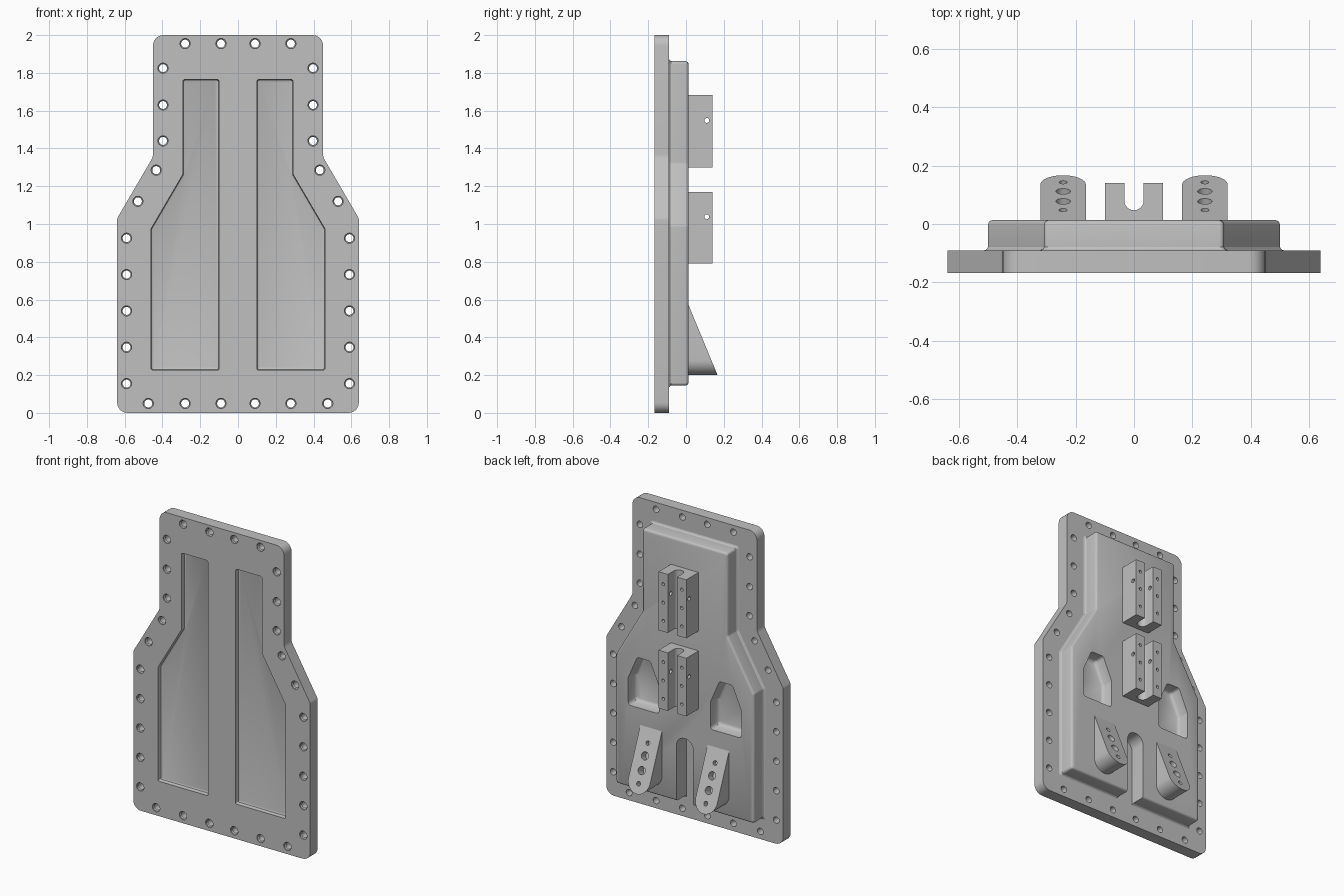
import bpy, bmesh, math
from mathutils import Vector

if "Cube" in bpy.data.objects:
    bpy.data.objects.remove(bpy.data.objects["Cube"])

metal = bpy.data.materials.new("grey_metal")
metal.diffuse_color = (0.53, 0.53, 0.53, 1)
metal.use_nodes = True
metal.node_tree.nodes["Principled BSDF"].inputs["Base Color"].default_value = metal.diffuse_color


def loft(stacks, name):
    """Solid object from one or more stacks of matching loops, capped at both ends."""
    bm = bmesh.new()
    for loops in stacks:
        rings = [[bm.verts.new(p) for p in loop] for loop in loops]
        n = len(rings[0])
        for a, b in zip(rings, rings[1:]):
            for i in range(n):
                j = (i + 1) % n
                bm.faces.new((a[i], a[j], b[j], b[i]))
        bm.faces.new(rings[0][::-1])
        bm.faces.new(rings[-1])
    bmesh.ops.recalc_face_normals(bm, faces=bm.faces)
    me = bpy.data.meshes.new(name)
    bm.to_mesh(me)
    bm.free()
    me.materials.append(metal)
    ob = bpy.data.objects.new(name, me)
    bpy.context.collection.objects.link(ob)
    return ob


def outline(pts, inset=0.0, seg=6):
    """Counter-clockwise (u, v, radius) corners -> inset, rounded 2D loop."""
    n, base = len(pts), [Vector(p[:2]) for p in pts]
    corners = []
    for i in range(n):
        d1 = (base[i] - base[i - 1]).normalized()
        d2 = (base[(i + 1) % n] - base[i]).normalized()
        n1, n2 = Vector((-d1.y, d1.x)), Vector((-d2.y, d2.x))
        corners.append((base[i] + (n1 + n2) * (inset / (1 + n1.dot(n2))), d1, d2, n1, n2))
    out = []
    for (c, d1, d2, n1, n2), p in zip(corners, pts):
        r, turn = p[2], d1.angle_signed(d2) * -1
        s = 1 if turn > 0 else -1
        t = r * math.tan(abs(turn) / 2)
        centre = c - d1 * t + n1 * (r * s)
        a0 = math.atan2(-n1.y * s, -n1.x * s)
        for k in range(seg + 1):
            a = a0 + turn * k / seg
            out.append((centre.x + r * math.cos(a), centre.y + r * math.sin(a)))
    return out


def layered(pts, layers):
    """Loops of an x-z outline at each (y, inset)."""
    return [[(u, y, v) for u, v in outline(pts, ins)] for y, ins in layers]


def mirror_pts(right):
    return right + [(-x, z, r) for x, z, r in reversed(right)]


def flip(stack, s):
    return [[(x * s, y, z) for x, y, z in loop] for loop in stack]


def drill(c, axis, profile, seg=20):
    """Round cutter loops; profile is (distance along axis, radius)."""
    c, axis = Vector(c), Vector(axis).normalized()
    u = axis.orthogonal().normalized()
    w = axis.cross(u)
    return [[tuple(c + axis * d + u * (r * math.cos(2 * math.pi * k / seg))
                   + w * (r * math.sin(2 * math.pi * k / seg))) for k in range(seg)]
            for d, r in profile]


def cut(ob, stacks):
    cutter = loft(stacks, "cutter")
    cutter.hide_render = True
    mod = ob.modifiers.new("cut", 'BOOLEAN')
    mod.operation, mod.solver, mod.object = 'DIFFERENCE', 'EXACT', cutter
    dg = bpy.context.evaluated_depsgraph_get()
    new = bpy.data.meshes.new_from_object(ob.evaluated_get(dg))
    ob.modifiers.clear()
    ob.data = new
    bpy.data.objects.remove(cutter)


def finish(ob):
    ob.data.shade_smooth()
    ob.data.set_sharp_from_angle(angle=math.radians(32))


# Flange plate
plate_pts = mirror_pts([(0.64, 0, 0.055), (0.64, 1.03, 0.04), (0.45, 1.355, 0.06), (0.45, 2.0, 0.055)])
# order: right side going up, then left side going down
plate = loft([layered(plate_pts, [(-0.168, 0), (-0.09, 0)])], "flange_plate")

# Bolt holes around the rim, widened at the front
half = [(x, 0.05) for x in (0.09, 0.28, 0.475)]
half += [(0.59, 0.155 + 0.1925 * i) for i in range(5)]
half += [(0.53, 1.12), (0.433, 1.285)]
half += [(0.397, z) for z in (1.44, 1.63, 1.825)]
half += [(x, 1.955) for x in (0.09, 0.28)]
holes = [drill((s * x, 0, z), (0, 1, 0), [(-0.18, 0.027), (-0.16, 0.027), (-0.155, 0.021), (-0.06, 0.021)])
         for x, z in half for s in (1, -1)]
cut(plate, holes)

# Long recesses in the front
recess = [(0.1, 0.228, 0.006), (0.46, 0.228, 0.006), (0.46, 0.975, 0.01),
          (0.292, 1.262, 0.01), (0.292, 1.765, 0.012), (0.1, 1.765, 0.012)]
stack = layered(recess, [(-0.18, 0), (-0.15, 0), (-0.142, 0.003), (-0.138, 0.011)])
cut(plate, [flip(stack, s) for s in (1, -1)])
finish(plate)

# Raised block with filleted foot and rounded rim
block_pts = mirror_pts([(0.5, 0.145, 0.015), (0.5, 0.99, 0.03), (0.308, 1.32, 0.03), (0.308, 1.862, 0.015)])
block = loft([layered(block_pts, [(-0.1, -0.012), (-0.09, -0.012), (-0.087, -0.005), (-0.079, 0), (-0.002, 0),
                                  (0.005, 0.002), (0.01, 0.006), (0.013, 0.013)])], "raised_block")

# House-shaped pockets in the back
house = [(0.185, 0.68, 0.02), (0.41, 0.68, 0.02), (0.41, 0.86, 0.02),
         (0.345, 1.01, 0.02), (0.25, 1.01, 0.02), (0.185, 0.86, 0.02)]
stack = layered(house, [(0.03, 0), (-0.05, 0.004), (-0.06, 0.01), (-0.066, 0.02)])
cut(block, [flip(stack, s) for s in (1, -1)])

# Open round-topped channel at the bottom edge
channel = [(-0.06, 0.1, 0.001), (0.06, 0.1, 0.001), (0.06, 0.57, 0.0599), (-0.06, 0.57, 0.0599)]
cut(block, [layered(channel, [(-0.12, 0), (0.04, 0)])])
finish(block)

# Slotted brackets: U section run upward, with cross holes and face holes
u_arc = [(0.033 * math.cos(a), 0.08 - 0.033 * math.sin(a))
         for a in [math.pi * k / 12 for k in range(13)]]
section = [(-0.1, 0.0), (0.1, 0.0), (0.1, 0.14), (0.033, 0.14)] + u_arc + [(-0.033, 0.14), (-0.1, 0.14)]
for name, z0, z1 in (("lower_bracket", 0.79, 1.17), ("upper_bracket", 1.3, 1.683)):
    ob = loft([[[(x, y, z) for x, y in section] for z in (z0, z1)]], name)
    cut(ob, [drill((0, 0.11, z0 + 0.248), (1, 0, 0), [(-0.2, 0.013), (0.2, 0.013)], 16)])
    cut(ob, [drill((s * 0.067, 0, z0 + dz), (0, 1, 0), [(0.07, 0.01), (0.16, 0.01)], 12)
             for s in (1, -1) for dz in (0.07, 0.19, 0.31)])
    finish(ob)


# Wedge feet: round lower end, sloping drilled face
def slope(z):
    return 0.012 + (0.575 - z) * 0.155 / 0.375


foot_pts = [(0.165, 0.2, 0.0779), (0.321, 0.2, 0.0779), (0.321, 0.575, 0.001), (0.165, 0.575, 0.001)]
flat = outline(foot_pts, seg=12)
foot = [[(x, -0.03, z) for x, z in flat], [(x, slope(z), z) for x, z in flat]]
normal = (0, 0.375, 0.155)
for name, s in (("right_foot", 1), ("left_foot", -1)):
    ob = loft([flip(foot, s)], name)
    cut(ob, [drill((s * 0.243, slope(z), z), normal, [(-d, r), (0.03, r)])
             for z, r, d in ((0.488, 0.014, 0.03), (0.416, 0.025, 0.05), (0.333, 0.025, 0.06), (0.258, 0.014, 0.06))])
    finish(ob)
